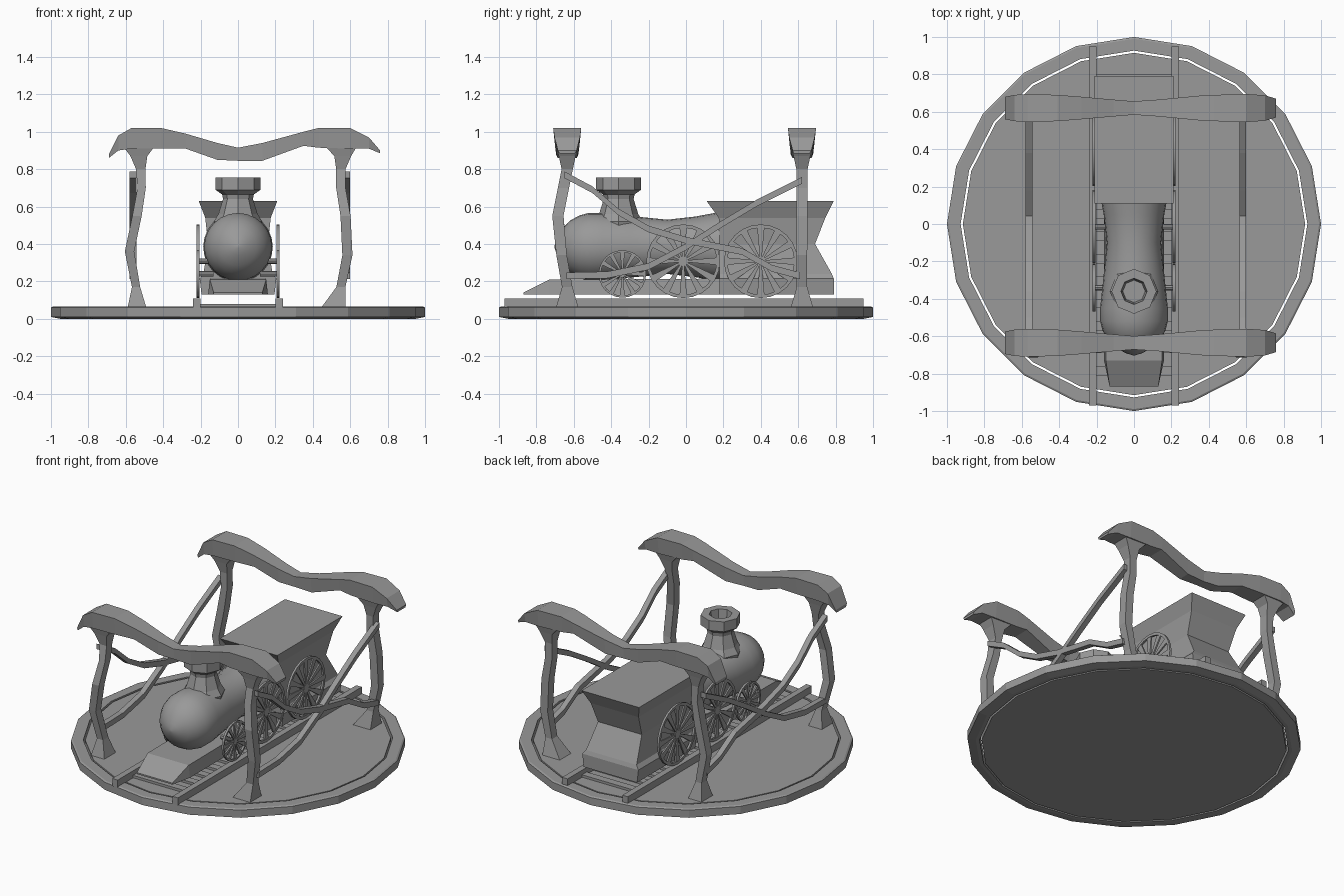
import bpy, bmesh, math
from mathutils import Vector, Matrix

cube = bpy.data.objects.get("Cube")
if cube:
    bpy.data.objects.remove(cube, do_unlink=True)

GREY = (0.32, 0.32, 0.32, 1)
mat = bpy.data.materials.new("plain_grey")
mat.use_nodes = True
mat.diffuse_color = GREY
mat.node_tree.nodes["Principled BSDF"].inputs["Base Color"].default_value = GREY


def finish(bm, name, smooth=None):
    bmesh.ops.remove_doubles(bm, verts=bm.verts, dist=1e-5)
    bmesh.ops.recalc_face_normals(bm, faces=bm.faces)
    me = bpy.data.meshes.new(name)
    bm.to_mesh(me)
    bm.free()
    me.materials.append(mat)
    ob = bpy.data.objects.new(name, me)
    bpy.context.collection.objects.link(ob)
    if smooth:
        bpy.ops.object.select_all(action='DESELECT')
        ob.select_set(True)
        bpy.context.view_layer.objects.active = ob
        bpy.ops.object.shade_smooth_by_angle(angle=math.radians(smooth))
    return ob


def loft(bm, rings, closed=False):
    """Skin equal-sized rings of points; cap the ends unless closed."""
    vs = [[bm.verts.new(p) for p in r] for r in rings]
    n = len(vs[0])
    for k in range(len(vs) if closed else len(vs) - 1):
        a, b = vs[k], vs[(k + 1) % len(vs)]
        for i in range(n):
            j = (i + 1) % n
            bm.faces.new((a[i], a[j], b[j], b[i]))
    if not closed:
        bm.faces.new(vs[0][::-1])
        bm.faces.new(vs[-1])


def circle(r, h, n, turn=0.0):
    return [Vector((r * math.cos(math.tau * i / n + turn),
                    r * math.sin(math.tau * i / n + turn), h)) for i in range(n)]


def rect(x0, x1, y0, y1, z):
    return [(x0, y0, z), (x1, y0, z), (x1, y1, z), (x0, y1, z)]


def box(bm, x0, x1, y0, y1, z0, z1):
    loft(bm, [rect(x0, x1, y0, y1, z0), rect(x0, x1, y0, y1, z1)])


# Round floor with a loose outer ring
bm = bmesh.new()
loft(bm, [circle(0.915, 0, 20), circle(0.915, 0.064, 20)])
finish(bm, "floor_disc")
bm = bmesh.new()
loft(bm, [circle(r, z, 20) for r, z in
          ((0.927, 0.0), (0.95, 0.0), (1.0, 0.01), (1.0, 0.06), (0.99, 0.066), (0.927, 0.066))], closed=True)
finish(bm, "floor_ring")

# Track
bm = bmesh.new()
for s in (-1, 1):
    box(bm, s * 0.22 - 0.02, s * 0.22 + 0.02, -0.97, 0.95, 0.06, 0.11)
finish(bm, "rails")
bm = bmesh.new()
for i in range(14):
    y = -0.785 + i * 0.12
    box(bm, -0.21, 0.21, y - 0.025, y + 0.025, 0.06, 0.08)
finish(bm, "sleepers")

# Chassis with sloped front guard
bm = bmesh.new()
loft(bm, [[(-w, y, 0.13), (w, y, 0.13), (w * k, y, z), (-w * k, y, z)] for y, w, k, z in
          ((-0.87, 0.13, 1, 0.14), (-0.73, 0.16, 0.94, 0.21), (0.2, 0.16, 0.94, 0.215))])
finish(bm, "chassis_guard")

# Tender: waisted wagon body
bm = bmesh.new()
loft(bm, [rect(-w, w, y0, y1, z) for z, w, y0, y1 in
          ((0.13, 0.195, 0.18, 0.79), (0.215, 0.205, 0.18, 0.79), (0.24, 0.185, 0.18, 0.78),
           (0.40, 0.16, 0.18, 0.69), (0.54, 0.175, 0.175, 0.745), (0.63, 0.21, 0.11, 0.79))])
finish(bm, "tender")

# Boiler: hourglass barrel with domed nose
bm = bmesh.new()
prof = ((-0.702, 0.008), (-0.69, 0.045), (-0.66, 0.1), (-0.62, 0.14), (-0.57, 0.168), (-0.52, 0.181),
        (-0.45, 0.181), (-0.3, 0.165), (-0.1, 0.145), (0.05, 0.162), (0.18, 0.186))
loft(bm, [[(p.x, y, p.y + 0.385) for p in circle(r, 0, 24)] for y, r in prof])
finish(bm, "boiler", 40)

# Chimney: flared octagon with a hollow top
bm = bmesh.new()
loft(bm, [[p + Vector((0, -0.36, 0)) for p in circle(r, z, 8)] for r, z in
          ((0.12, 0.46), (0.13, 0.52), (0.105, 0.56), (0.08, 0.64), (0.085, 0.665), (0.12, 0.69),
           (0.12, 0.755), (0.07, 0.755), (0.06, 0.66))])
finish(bm, "chimney")


# Spoked wheels
def wheel(name, x, y, z, r):
    bm = bmesh.new()
    t = 0.007
    loft(bm, [circle(a, h, 24) for a, h in ((r * 0.91, -t), (r, -t), (r, t), (r * 0.91, t))], closed=True)
    loft(bm, [circle(r * 0.14, -t, 12), circle(r * 0.14, t, 12)])
    for i in range(12):
        turn = Matrix.Rotation(math.tau * i / 12, 3, 'Z')
        spoke = [(0.08 * r, 0.025), (0.93 * r, 0.1)]
        outline = [(a, -r * w) for a, w in spoke] + [(a, r * w) for a, w in spoke[::-1]]
        loft(bm, [[turn @ Vector((a, b, h)) for a, b in outline] for h in (-t * 0.7, t * 0.7)])
    loft(bm, [circle(0.015, -math.copysign(0.09, x) - t, 8), circle(0.015, 0, 8)])
    bm.transform(Matrix.Translation((x, y, z)) @ Matrix.Rotation(math.pi / 2, 4, 'Y'))
    finish(bm, name, 35)


for side, s in (("right", -1), ("left", 1)):
    for nm, y, z, r in (("front", -0.34, 0.24, 0.127), ("middle", -0.015, 0.308, 0.197),
                        ("rear", 0.4, 0.308, 0.197)):
        wheel(f"{nm}_wheel_{side}", s * 0.214, y, z, r)

# Wavy crossbeams: x, top, bottom, half width
BEAM = ((-0.69, 0.88, 0.86, 0.06), (-0.64, 0.98, 0.9, 0.07), (-0.57, 1.02, 0.91, 0.075),
        (-0.41, 1.02, 0.91, 0.07), (-0.28, 0.99, 0.91, 0.06), (-0.11, 0.94, 0.85, 0.045),
        (0, 0.915, 0.845, 0.036), (0.13, 0.94, 0.845, 0.045), (0.35, 1.0, 0.925, 0.066),
        (0.43, 1.02, 0.915, 0.07), (0.6, 1.02, 0.91, 0.075), (0.7, 0.97, 0.91, 0.068), (0.76, 0.9, 0.885, 0.05))
# Crooked posts: height, x, half width, y sway, half depth
POST_RIGHT = ((0.06, -0.54, 0.05, 0, 0.06), (0.17, -0.545, 0.022, 0, 0.028), (0.36, -0.58, 0.025, -0.03, 0.028),
              (0.55, -0.54, 0.025, -0.05, 0.03), (0.7, -0.515, 0.022, -0.02, 0.03),
              (0.8, -0.52, 0.025, 0, 0.03), (0.87, -0.53, 0.045, 0, 0.045), (0.93, -0.53, 0.09, 0, 0.06))
POST_LEFT = ((0.06, 0.51, 0.065, 0, 0.06), (0.17, 0.55, 0.024, 0, 0.028), (0.34, 0.585, 0.027, -0.03, 0.028),
             (0.55, 0.575, 0.027, -0.05, 0.03), (0.7, 0.55, 0.025, -0.02, 0.03),
             (0.8, 0.55, 0.025, 0, 0.03), (0.87, 0.56, 0.045, 0, 0.045), (0.93, 0.55, 0.09, 0, 0.06))
for end, yc, sway in (("front", -0.635, 1), ("rear", 0.62, 0)):
    bm = bmesh.new()
    loft(bm, [[(x, yc - w * 0.85, b), (x, yc + w * 0.85, b), (x, yc + w, t), (x, yc - w, t)]
              for x, t, b, w in BEAM])
    finish(bm, end + "_crossbeam")
    for side, post in (("right", POST_RIGHT), ("left", POST_LEFT)):
        bm = bmesh.new()
        loft(bm, [rect(x - w, x + w, yc + s * sway - d, yc + s * sway + d, z) for z, x, w, s, d in post])
        finish(bm, f"{end}_post_{side}")

# Crossing diagonal braces on both sides: y, z
FALLING = ((-0.65, 0.77), (-0.5, 0.69), (-0.36, 0.57), (-0.2, 0.48), (0, 0.42), (0.3, 0.36), (0.46, 0.27), (0.61, 0.23))
RISING = ((-0.64, 0.23), (-0.42, 0.235), (-0.2, 0.28), (0, 0.385), (0.18, 0.5), (0.38, 0.62), (0.62, 0.74))
for side, s in (("right", -0.55), ("left", 0.57)):
    for name, path, off in (("falling", FALLING, 0.012), ("rising", RISING, -0.012)):
        bm = bmesh.new()
        x, h = s + math.copysign(off, s), 0.018
        loft(bm, [[(x - h, y, z - h), (x + h, y, z - h), (x + h, y, z + h), (x - h, y, z + h)] for y, z in path])
        finish(bm, f"{name}_brace_{side}")
